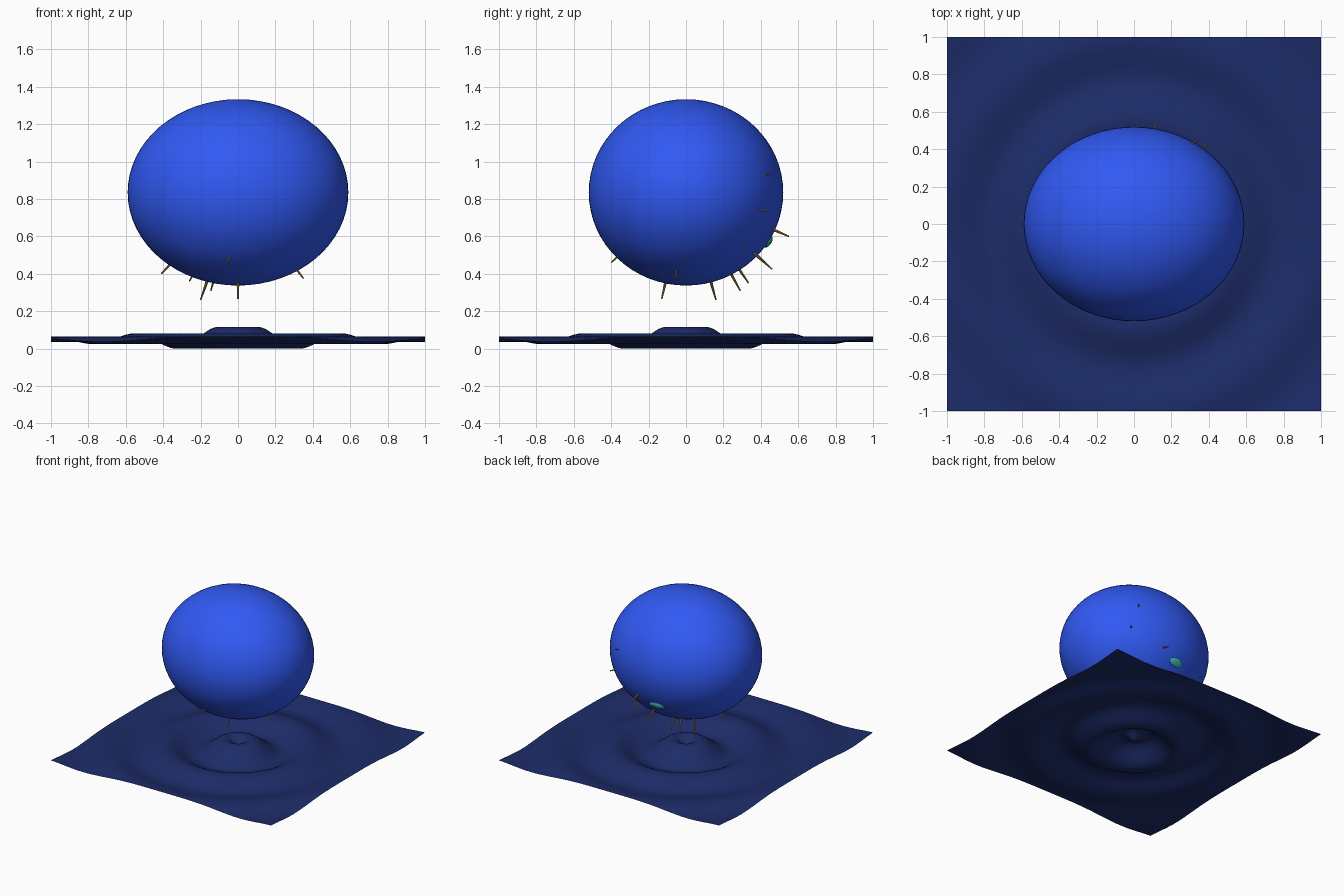
import bpy, bmesh, math
from mathutils import Vector

if "Cube" in bpy.data.objects:
    bpy.data.objects.remove(bpy.data.objects["Cube"])

CENTRE = Vector((0, 0, 0.835))
RADII = Vector((0.59, 0.52, 0.498))


def material(name, rgb):
    m = bpy.data.materials.new(name)
    m.diffuse_color = (*rgb, 1)
    m.use_nodes = True
    m.node_tree.nodes["Principled BSDF"].inputs["Base Color"].default_value = m.diffuse_color
    return m


def finish(obj, name, mat, smooth=True):
    obj.name = name
    obj.data.materials.append(mat)
    for p in obj.data.polygons:
        p.use_smooth = smooth
    return obj


blue = material("body_blue", (0.03, 0.1, 0.9))
navy = material("water_navy", (0.012, 0.025, 0.14))
gold = material("spine_gold", (0.35, 0.22, 0.05))
teal = material("patch_teal", (0.05, 0.45, 0.5))

# Rippled water sheet: decaying radial sine wave
bpy.ops.mesh.primitive_grid_add(x_subdivisions=80, y_subdivisions=80, size=2)
water = finish(bpy.context.object, "water_surface", navy)
for v in water.data.vertices:
    r = math.hypot(v.co.x, v.co.y)
    v.co.z = 0.0475 + 0.082 * math.exp(-1.6 * r) * math.sin(14 * r)

# Ellipsoid body
bpy.ops.mesh.primitive_uv_sphere_add(segments=64, ring_count=32, radius=1, location=CENTRE)
bpy.context.object.scale = RADII
finish(bpy.context.object, "body", blue)

# Thin spines poking out of the body, given by tip position
tips = [
    (-0.05, -0.40, 0.46), (0.35, -0.055, 0.375), (0.0, -0.13, 0.265),
    (-0.20, 0.16, 0.26), (-0.145, 0.29, 0.31), (-0.10, 0.335, 0.35),
    (-0.26, 0.26, 0.36), (-0.41, 0.07, 0.40), (0.03, 0.46, 0.425),
    (0.20, 0.42, 0.46), (0.12, 0.55, 0.60), (0.39, 0.43, 0.735),
    (0.33, 0.45, 0.935), (0.36, 0.32, 0.54), (-0.03, -0.40, 0.46),
]
for i, t in enumerate(tips[:-1]):
    tip = Vector(t)
    d = (tip - CENTRE).normalized()
    length = 0.13
    bpy.ops.mesh.primitive_cone_add(vertices=8, radius1=0.009, radius2=0.004, depth=length,
                                    location=tip - d * length / 2,
                                    rotation=d.to_track_quat('Z', 'Y').to_euler())
    finish(bpy.context.object, f"spine_{i + 1}", gold, False)

# Small flattened patch half sunk in the lower back
p = Vector((-0.044, 0.437, 0.572))
n = Vector((p.x / RADII.x ** 2, p.y / RADII.y ** 2, (p.z - CENTRE.z) / RADII.z ** 2)).normalized()
bpy.ops.mesh.primitive_uv_sphere_add(segments=12, ring_count=8, radius=1, location=p + n * 0.004,
                                     rotation=n.to_track_quat('Z', 'Y').to_euler())
bpy.context.object.scale = (0.065, 0.035, 0.016)
finish(bpy.context.object, "patch", teal, False)
